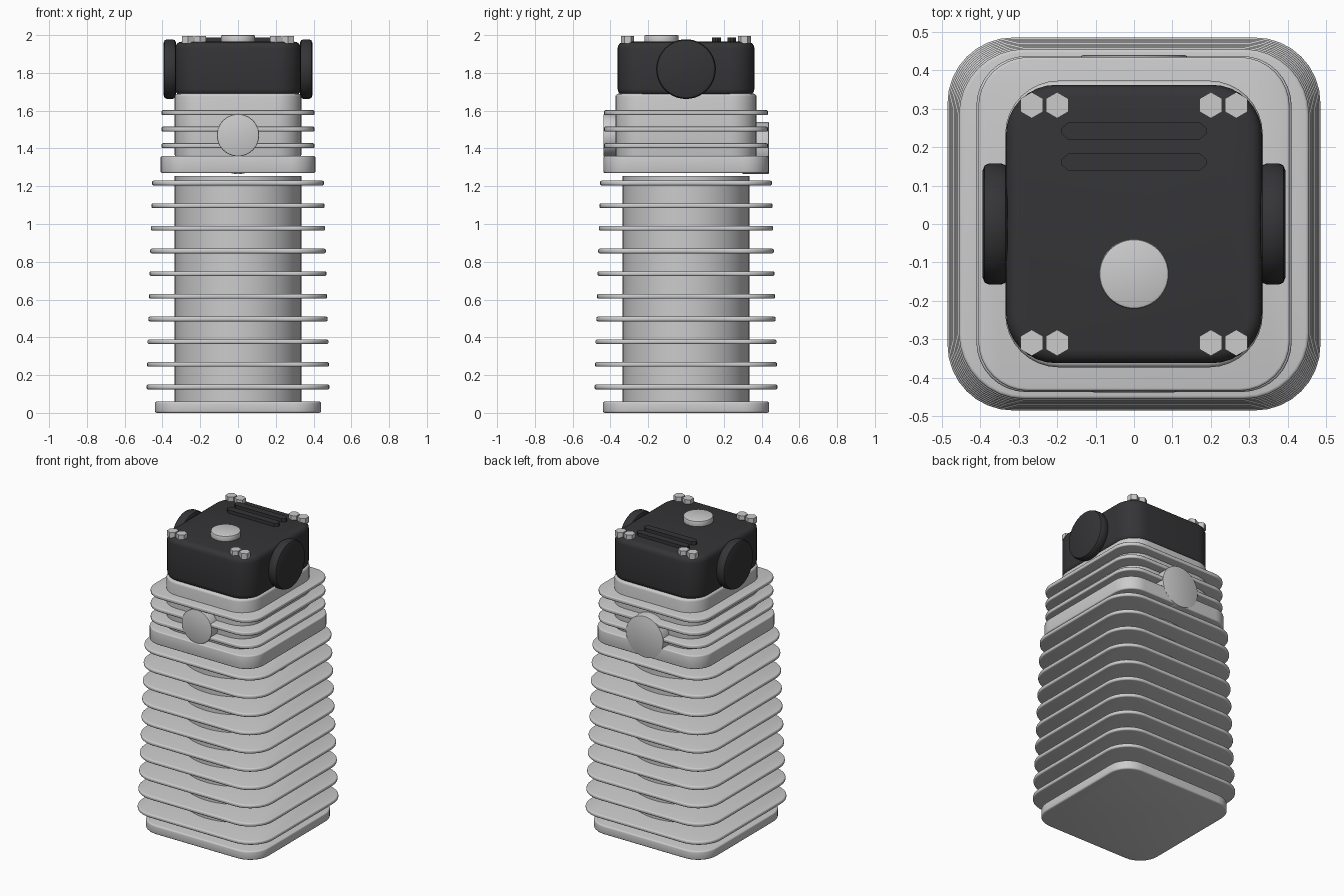
import bpy, math

if "Cube" in bpy.data.objects:
    bpy.data.objects.remove(bpy.data.objects["Cube"])

dark = bpy.data.materials.new("dark_cover")
dark.diffuse_color = (0.035, 0.035, 0.038, 1)
dark.use_nodes = True
dark.node_tree.nodes["Principled BSDF"].inputs["Base Color"].default_value = dark.diffuse_color


def finish(ob, name, bevel, segs, mat, smooth=True):
    ob.name = name
    if mat:
        ob.data.materials.append(mat)
    if bevel:
        m = ob.modifiers.new("edge", 'BEVEL')
        m.width, m.segments = bevel, segs
        m.limit_method, m.angle_limit = 'ANGLE', math.radians(50)
        bpy.context.view_layer.objects.active = ob
        bpy.ops.object.modifier_apply(modifier=m.name)
    if smooth:
        bpy.ops.object.select_all(action='DESELECT')
        ob.select_set(True)
        bpy.context.view_layer.objects.active = ob
        bpy.ops.object.shade_smooth_by_angle(angle=math.radians(35))
    return ob


def plate(name, hx, hy, r, z0, z1, bevel=0.0, segs=3, mat=None):
    """Upright slab with rounded corners."""
    n, pts = 8, []
    for q, (sx, sy) in enumerate(((1, 1), (-1, 1), (-1, -1), (1, -1))):
        for i in range(n + 1):
            a = math.pi / 2 * (q + i / n)
            pts.append((sx * (hx - r) + r * math.cos(a), sy * (hy - r) + r * math.sin(a)))
    k = len(pts)
    verts = [(x, y, z) for z in (z0, z1) for x, y in pts]
    faces = [tuple(reversed(range(k))), tuple(range(k, 2 * k))]
    faces += [(i, (i + 1) % k, (i + 1) % k + k, i + k) for i in range(k)]
    me = bpy.data.meshes.new(name)
    me.from_pydata(verts, [], faces)
    ob = bpy.data.objects.new(name, me)
    bpy.context.collection.objects.link(ob)
    return finish(ob, name, bevel, segs, mat)


def disc(name, r, depth, loc, axis='Z', bevel=0.0, segs=2, sides=48, mat=None, smooth=True):
    rot = {'X': (0, math.pi / 2, 0), 'Y': (math.pi / 2, 0, 0), 'Z': (0, 0, 0)}[axis]
    bpy.ops.mesh.primitive_cylinder_add(vertices=sides, radius=r, depth=depth, location=loc, rotation=rot)
    return finish(bpy.context.object, name, bevel, segs, mat, smooth)


# Cylinder barrel with base flange and tapering cooling fins
plate("base_flange", 0.44, 0.44, 0.14, 0.0, 0.06, 0.01)
disc("barrel", 0.335, 1.215, (0, 0, 0.6475), sides=64)
for i in range(10):
    h, z = 0.485 - 0.0033 * i, 0.137 + 0.12 * i
    plate(f"barrel_fin_{i + 1}", h, h, 0.17, z - 0.0125, z + 0.0125, 0.009)

# Cylinder head: deck, core and fins
plate("head_deck", 0.41, 0.437, 0.13, 1.27, 1.36, 0.008)
plate("head_core", 0.335, 0.373, 0.14, 1.35, 1.69, 0.015)
for i in range(3):
    z = 1.415 + 0.0875 * i
    plate(f"head_fin_{i + 1}", 0.405, 0.434, 0.13, z - 0.0125, z + 0.0125, 0.007)

# Ports at front and back of the head
disc("front_port", 0.112, 0.14, (0, -0.368, 1.47), 'Y', 0.007)
disc("back_port", 0.138, 0.14, (0, 0.369, 1.402), 'Y', 0.005)

# Dark valve cover with round side caps
plate("valve_cover", 0.333, 0.362, 0.13, 1.68, 1.965, 0.035, 4, dark)
for s, side in ((-1, "left"), (1, "right")):
    disc(f"{side}_side_cap", 0.158, 0.065, (s * 0.361, 0, 1.82), 'X', 0.018, 2, mat=dark)

# Filler cap and raised ribs on top of the cover
disc("filler_cap", 0.091, 0.05, (0, -0.13, 1.975), bevel=0.008)
for i, y in enumerate((0.161, 0.242)):
    w, l, e = 0.023, 0.19, 0.17
    pts = [(l, -.006), (l, .006), (e, w), (-e, w), (-l, .006), (-l, -.006), (-e, -w), (e, -w)]
    k = len(pts)
    me = bpy.data.meshes.new("rib")
    me.from_pydata([(px, y + py, z) for z in (1.95, 1.987) for px, py in pts], [],
                   [tuple(reversed(range(k))), tuple(range(k, 2 * k))] +
                   [(j, (j + 1) % k, (j + 1) % k + k, j + k) for j in range(k)])
    ob = bpy.data.objects.new("rib", me)
    bpy.context.collection.objects.link(ob)
    finish(ob, f"cover_rib_{i + 1}", 0, 1, dark, False)

# Pairs of hex bolts at the four corners
for sx in (-1, 1):
    for sy in (-1, 1):
        for x in (0.2, 0.266):
            disc("cover_bolt", 0.034, 0.038, (sx * x, sy * 0.309, 1.975), sides=6, smooth=False)
